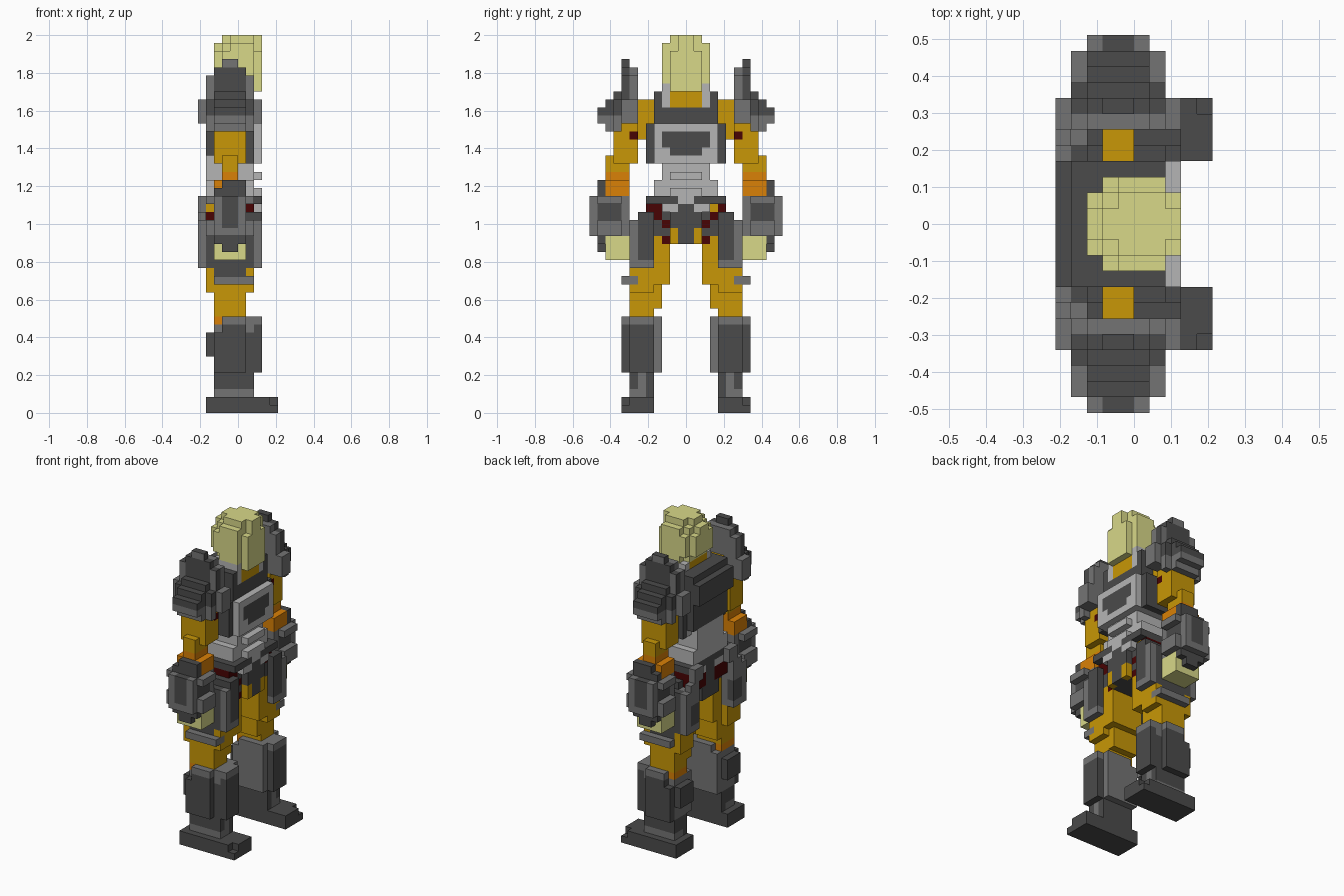
import bpy, bmesh

cube = bpy.data.objects.get("Cube")
if cube:
    bpy.data.objects.remove(cube, do_unlink=True)

V = 2 / 47  # size of one block

COLOURS = {
    "dark_grey": (0.07, 0.07, 0.07),
    "mid_grey": (0.175, 0.175, 0.175),
    "light_grey": (0.46, 0.46, 0.46),
    "gold": (0.58, 0.31, 0.002),
    "orange": (0.70, 0.22, 0.002),
    "dark_red": (0.065, 0.001, 0.001),
    "pale_yellow": (0.69, 0.69, 0.25),
}
D, M, L, G, O, R, Y = range(7)
MATS = []
for name, rgb in COLOURS.items():
    m = bpy.data.materials.new(name)
    m.use_nodes = True
    m.diffuse_color = (*rgb, 1)
    bsdf = m.node_tree.nodes["Principled BSDF"]
    bsdf.inputs["Base Color"].default_value = (*rgb, 1)
    bsdf.inputs["Roughness"].default_value = 0.9
    MATS.append(m)

cells = {}   # block position -> (part, colour); later boxes repaint earlier ones
sides = {}   # (block position, direction) -> colour of a single painted side
parts = []


def fill(part, colour, x, y, z):
    if part not in parts:
        parts.append(part)
    for i in range(*x):
        for j in range(*y):
            for k in range(*z):
                cells[i, j, k] = (part, colour)


def pair(part, colour, x, y, z):
    """Same box on both sides of the body."""
    fill("left_" + part, colour, x, y, z)
    fill("right_" + part, colour, x, (-y[1], -y[0]), z)


def paint_outer(colour, x, y, z):
    """Paint only the outward sides of the blocks at depth y, both sides."""
    for i in range(*x):
        for k in range(*z):
            sides[(i, y, k), (0, 1, 0)] = colour
            sides[(i, -y - 1, k), (0, -1, 0)] = colour


# legs
pair("thigh", G, (-3, 2), (2, 7), (16, 22))
pair("thigh", G, (-4, 2), (4, 7), (15, 18))
pair("thigh", G, (-3, 1), (3, 7), (13, 16))
pair("thigh", G, (-3, 1), (4, 7), (11, 13))
pair("knee_strap", M, (-3, 2), (6, 8), (16, 17))
# shins: mid grey frame with dark plates and cut corners
pair("shin", M, (-3, 2), (3, 7), (5, 11))
pair("shin", M, (-2, 2), (3, 7), (11, 12))
pair("shin", M, (2, 3), (4, 7), (5, 12))
pair("shin", D, (2, 3), (4, 7), (5, 11))
pair("shin", M, (-2, 1), (7, 8), (5, 12))
pair("shin", D, (-3, 1), (7, 8), (5, 10))
pair("shin", D, (-2, 1), (7, 8), (10, 11))
paint_outer(D, (1, 2), 6, (5, 10))
pair("shin", D, (-4, -3), (4, 7), (7, 10))
pair("knee_back", O, (-3, -2), (4, 7), (11, 12))
# ankles and feet
pair("foot", D, (-3, 2), (4, 7), (2, 5))
pair("foot", M, (-3, 2), (5, 7), (2, 3))
pair("foot", M, (1, 2), (5, 6), (3, 5))
pair("foot", D, (-4, 5), (4, 8), (0, 1))
pair("foot", D, (-4, 4), (4, 8), (1, 2))
pair("foot", D, (4, 5), (4, 7), (1, 2))

# pelvis and belt
fill("pelvis", D, (-3, 2), (-4, 4), (22, 27))
fill("pelvis", D, (-4, 3), (-2, 2), (21, 26))
pair("hip", R, (-4, 2), (3, 5), (24, 26))
pair("hip", D, (-3, 3), (4, 6), (24, 25))
pair("hip", R, (-4, -3), (1, 5), (23, 25))
pair("hip", R, (-3, 2), (2, 3), (23, 24))
pair("hip", R, (-2, 2), (2, 3), (21, 22))
fill("left_hip", G, (-4, 2), (3, 4), (25, 26))
fill("right_hip", G, (-4, -3), (-5, -3), (25, 26))
pair("crotch_side", G, (2, 3), (1, 2), (21, 23))
fill("belt", D, (-4, 3), (-5, 5), (26, 27))
fill("belt", L, (2, 3), (-1, 1), (26, 27))
pair("belt_pouch", L, (2, 3), (1, 3), (25, 26))
pair("belt_pouch", L, (-4, -3), (1, 3), (25, 26))
pair("belt_pouch", M, (-5, -4), (3, 5), (25, 27))
# thigh guards
pair("thigh_guard", M, (-4, 3), (4, 7), (18, 24))
pair("thigh_guard", D, (2, 3), (4, 6), (19, 24))
pair("thigh_guard", M, (-5, -4), (4, 7), (18, 24))
pair("thigh_guard", M, (-5, -4), (4, 6), (24, 25))
pair("thigh_guard", D, (-5, -4), (4, 6), (19, 22))
pair("thigh_guard", D, (-4, 2), (6, 7), (18, 24))
pair("thigh_guard", D, (-3, 1), (6, 7), (17, 18))

# waist, chest and back
fill("waist", L, (-4, 2), (-4, 4), (27, 29))
fill("waist", L, (-4, 2), (-3, 3), (29, 32))
fill("waist", L, (2, 3), (-2, 2), (29, 30))
fill("waist", L, (2, 3), (-2, 2), (27, 28))
fill("chest", L, (-3, 2), (-4, 4), (31, 38))
fill("chest", L, (2, 3), (-4, 4), (31, 36))
fill("chest", D, (2, 3), (-3, 3), (33, 35))
fill("chest", D, (2, 3), (-2, 2), (32, 33))
fill("chest", D, (1, 2), (-3, 3), (36, 38))
pair("chest_side", D, (-3, 2), (4, 5), (31, 36))
pair("collar", D, (-4, 2), (3, 4), (36, 40))
pair("collar", L, (-2, 2), (2, 3), (38, 41))
fill("back_plate", D, (-4, -3), (-4, 4), (32, 40))
fill("back_plate", D, (-3, -2), (-4, 4), (36, 40))
fill("back_plate", D, (-5, -4), (-4, 4), (36, 39))

# neck and rounded head
fill("neck", G, (-2, 2), (-2, 2), (38, 40))
fill("neck", G, (-2, 1), (-2, 2), (40, 41))
fill("head", Y, (-2, 2), (-3, 3), (42, 45))
fill("head", Y, (-1, 2), (-3, 3), (41, 46))
fill("head", Y, (-2, 2), (-2, 2), (41, 46))
fill("head", Y, (2, 3), (-2, 2), (40, 45))
fill("head", Y, (2, 3), (-1, 1), (45, 47))
fill("head", Y, (0, 2), (-2, 2), (40, 41))
fill("head", Y, (-3, -2), (-2, 2), (42, 45))
fill("head", Y, (-3, -2), (-1, 1), (45, 46))
fill("head", Y, (-1, 2), (-2, 2), (46, 47))
fill("head", Y, (-2, -1), (-1, 1), (46, 47))

# arms
pair("upper_arm", G, (-2, 0), (4, 6), (35, 39))
pair("upper_arm", G, (-2, 0), (5, 7), (34, 37))
pair("upper_arm", G, (-3, 1), (6, 9), (31, 36))
pair("upper_arm", R, (-2, 1), (6, 7), (34, 35))
pair("upper_arm", G, (-2, 0), (7, 10), (30, 32))
pair("elbow", O, (-3, 1), (7, 10), (27, 29))
pair("elbow", O, (-2, 0), (7, 10), (29, 30))
# hands and forearm guards
pair("hand", Y, (-3, 1), (7, 10), (19, 22))
pair("forearm", D, (-3, 1), (7, 11), (22, 27))
pair("forearm", M, (-4, 2), (8, 11), (22, 24))
pair("forearm", M, (-4, 2), (8, 11), (26, 27))
pair("forearm", M, (-3, 1), (7, 8), (22, 27))
pair("forearm", M, (-3, 1), (11, 12), (22, 27))
pair("forearm", D, (-2, 0), (11, 12), (23, 27))
pair("forearm", D, (-3, 1), (10, 11), (27, 28))
pair("forearm", D, (-2, 1), (10, 11), (28, 29))
pair("forearm", D, (-3, 1), (10, 11), (21, 22))
pair("forearm", D, (-2, 0), (10, 11), (20, 21))

# shoulder pads, stepped outward
pair("shoulder_pad", M, (-4, 2), (6, 7), (36, 42))
pair("shoulder_pad", M, (-3, 1), (6, 7), (42, 43))
pair("shoulder_pad", M, (-5, 3), (6, 8), (36, 39))
pair("shoulder_pad", D, (-4, 2), (7, 8), (37, 42))
pair("shoulder_pad", D, (-3, 1), (7, 8), (42, 43))
pair("shoulder_pad", D, (-2, 0), (7, 8), (43, 44))
pair("shoulder_pad", M, (-4, 2), (8, 9), (35, 37))
pair("shoulder_pad", D, (-4, 2), (8, 9), (37, 39))
pair("shoulder_pad", D, (-3, 1), (8, 9), (39, 40))
pair("shoulder_pad", M, (-3, 1), (9, 10), (35, 37))
pair("shoulder_pad", D, (-3, 1), (9, 10), (37, 39))
pair("shoulder_pad", M, (-3, 1), (10, 11), (36, 37))
pair("shoulder_pad", D, (-3, 1), (10, 11), (37, 38))
for edge in ((-4, -3), (1, 2)):  # pale rim round the dome
    paint_outer(M, edge, 7, (39, 42))
paint_outer(M, (-2, 0), 7, (43, 44))

# the six sides of a block: direction and corner offsets
SIDES = [
    ((1, 0, 0), ((1, 0, 0), (1, 1, 0), (1, 1, 1), (1, 0, 1))),
    ((-1, 0, 0), ((0, 0, 0), (0, 0, 1), (0, 1, 1), (0, 1, 0))),
    ((0, 1, 0), ((0, 1, 0), (0, 1, 1), (1, 1, 1), (1, 1, 0))),
    ((0, -1, 0), ((0, 0, 0), (1, 0, 0), (1, 0, 1), (0, 0, 1))),
    ((0, 0, 1), ((0, 0, 1), (1, 0, 1), (1, 1, 1), (0, 1, 1))),
    ((0, 0, -1), ((0, 0, 0), (0, 1, 0), (1, 1, 0), (1, 0, 0))),
]

# one object per part, made of the exposed block sides
for part in parts:
    bm = bmesh.new()
    verts = {}
    for pos, (owner, colour) in cells.items():
        if owner != part:
            continue
        for step, corners in SIDES:
            if tuple(p + s for p, s in zip(pos, step)) in cells:
                continue
            loop = []
            for corner in corners:
                key = tuple(p + c for p, c in zip(pos, corner))
                if key not in verts:
                    verts[key] = bm.verts.new([n * V for n in key])
                loop.append(verts[key])
            bm.faces.new(loop).material_index = sides.get((pos, step), colour)
    bmesh.ops.dissolve_limit(bm, angle_limit=0.01, verts=bm.verts[:],
                             edges=bm.edges[:], delimit={'MATERIAL'})
    mesh = bpy.data.meshes.new(part)
    bm.to_mesh(mesh)
    bm.free()
    for m in MATS:
        mesh.materials.append(m)
    bpy.context.collection.objects.link(bpy.data.objects.new(part, mesh))
